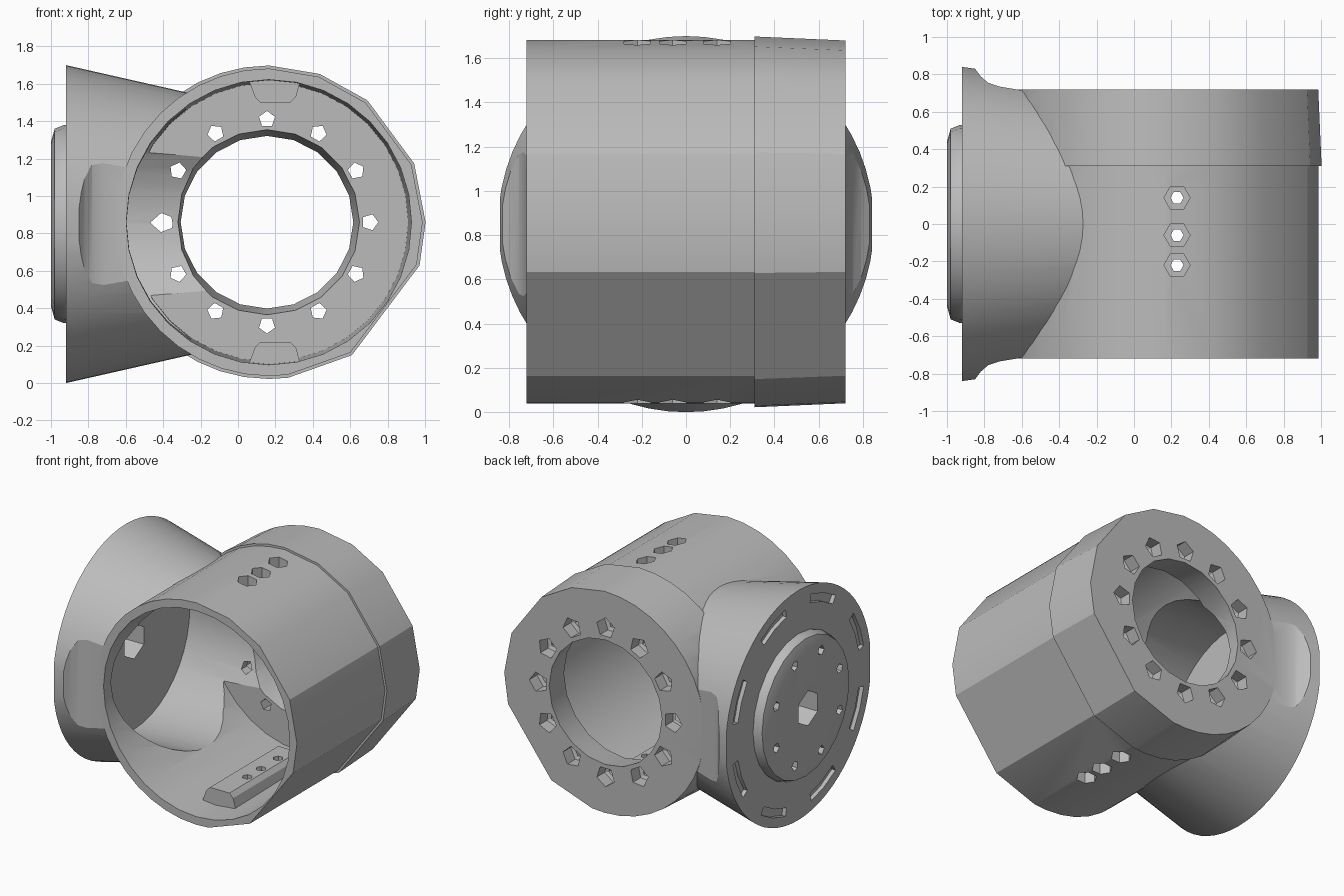
import bpy, bmesh
from math import cos, sin, pi, radians

if "Cube" in bpy.data.objects:
    bpy.data.objects.remove(bpy.data.objects["Cube"])

CX, CZ, CONE_Z = 0.165, 0.86, 0.85

grey = bpy.data.materials.new("matte grey")
grey.use_nodes = True
colour = (0.5, 0.5, 0.5, 1)
grey.diffuse_color = colour
grey.node_tree.nodes["Principled BSDF"].inputs["Base Color"].default_value = colour


def loft(name, rings):
    """Closed solid through a series of equal-length point rings."""
    bm = bmesh.new()
    loops = [[bm.verts.new(p) for p in ring] for ring in rings]
    n = len(loops[0])
    for a, b in zip(loops, loops[1:]):
        for i in range(n):
            bm.faces.new((a[i], a[(i + 1) % n], b[(i + 1) % n], b[i]))
    bm.faces.new(loops[0])
    bm.faces.new(loops[-1])
    bmesh.ops.recalc_face_normals(bm, faces=bm.faces)
    mesh = bpy.data.meshes.new(name)
    bm.to_mesh(mesh)
    bm.free()
    mesh.materials.append(grey)
    obj = bpy.data.objects.new(name, mesh)
    bpy.context.collection.objects.link(obj)
    return obj


def turned(name, axis, a, b, profile, angles):
    """Solid along an axis; profile holds (position, radius) pairs."""
    place = {"X": lambda t, u, v: (t, a + u, b + v),
             "Y": lambda t, u, v: (a + u, t, b + v),
             "Z": lambda t, u, v: (a + u, b + v, t)}[axis]
    return loft(name, [[place(t, r * cos(q), r * sin(q)) for q in angles]
                       for t, r in profile])


def even(n, start=0):
    return [start + 2 * pi * i / n for i in range(n)]


def combine(target, tool, op="DIFFERENCE"):
    mod = target.modifiers.new("join", "BOOLEAN")
    mod.operation, mod.object, mod.solver = op, tool, "EXACT"
    bpy.context.view_layer.objects.active = target
    bpy.ops.object.modifier_apply(modifier=mod.name)
    bpy.data.objects.remove(tool)


# Main barrel: coarse facets on the outer side, finer towards the side branch
coarse = [-83, -58, -16, 0, 22, 51, 71]
barrel_angles = [radians(d) for d in coarse + list(range(90, 271, 9))]
housing = turned("joint_housing", "Y", CX, CZ,
                 [(-0.72, 0.822), (0.5, 0.822)], barrel_angles)
collar = turned("rear_collar", "Y", CX, CZ,
                [(0.31, 0.838), (0.72, 0.82)], barrel_angles)
combine(housing, collar, "UNION")

# Side branch: tapering cone trimmed flat front and back with a flared lip
branch = turned("side_branch", "X", 0, CONE_Z,
                [(-0.92, 0.85), (-0.28, 0.705), (0, 0.64)], even(64))
side = [(-0.93, 0.86), (-0.92, 0.84), (-0.85, 0.83), (-0.82, 0.79),
        (-0.78, 0.755), (-0.72, 0.735), (-0.6, 0.715), (0.1, 0.715)]
outline = side + [(x, -y) for x, y in reversed(side)]
trim = loft("trim", [[(x, y, z) for x, y in outline] for z in (-0.2, 1.9)])
combine(branch, trim, "INTERSECT")
combine(housing, branch, "UNION")

# Raised boss on the branch face
boss = turned("boss", "X", 0, CONE_Z,
              [(-0.89, 0.53), (-0.93, 0.53), (-0.98, 0.51), (-1.0, 0.44)], even(24))
combine(housing, boss, "UNION")

# Hollow barrel, hollow branch and the rear opening
combine(housing, turned("bore", "Y", CX, CZ, [(-0.9, 0.765), (0.5, 0.745)], even(32)))
combine(housing, turned("branch_bore", "X", 0, CONE_Z, [(-0.85, 0.65), (0.1, 0.6)], even(40)))
combine(housing, turned("rear_opening", "Y", CX - 0.01, CZ,
                        [(0.4, 0.51), (0.73, 0.46), (0.9, 0.46)], even(20)))

# Mounting rails inside the barrel, above and below
rail = [(0.05, 1.64), (0.34, 1.64), (0.31, 1.53), (0.28, 1.5), (0.12, 1.5), (0.09, 1.53)]
for flip in (False, True):
    section = [(x, 2 * CZ - z if flip else z) for x, z in rail]
    block = loft("rail", [[(x, y, z) for x, z in section] for y in (-0.5, 0.3)])
    combine(housing, block, "UNION")

# Screw holes through the rails, with wide outer pockets
for y in (0.14, -0.06, -0.22):
    combine(housing, turned("screw_hole", "Z", 0.23, y, [(-0.2, 0.035), (1.9, 0.035)], even(6)))
    for z0, z1 in ((1.6, 1.9), (-0.2, 0.12)):
        combine(housing, turned("pocket", "Z", 0.23, y, [(z0, 0.07), (z1, 0.07)], even(6)))

# Bolt circle in the rear flange, counterbored from behind
for q in even(12, pi / 2):
    x, z = CX - 0.01 + 0.55 * cos(q), CZ + 0.55 * sin(q)
    combine(housing, turned("bolt_hole", "Y", x, z,
                            [(0.45, 0.045), (0.62, 0.045), (0.63, 0.075), (0.9, 0.075)],
                            even(5, q)))

# Branch face: central hexagonal hole, small pits and curved rim slots
combine(housing, turned("hex_hole", "X", 0, CONE_Z, [(-1.2, 0.13), (-0.7, 0.13)], even(6, pi / 6)))
for q in even(8, pi / 8):
    combine(housing, turned("pit", "X", 0.4 * cos(q), CONE_Z + 0.4 * sin(q),
                            [(-1.1, 0.045), (-0.93, 0.03)], even(5, q)))
    arc = [(r, q + s * d) for s, r in ((1, 0.72), (-1, 0.78)) for d in (-0.2, 0, 0.2)]
    slot = [[(x, r * cos(p), CONE_Z + r * sin(p)) for r, p in arc] for x in (-1.0, -0.89)]
    combine(housing, loft("rim_slot", slot))

# Smooth curved walls, crisp edges
bpy.ops.object.select_all(action="DESELECT")
housing.select_set(True)
bpy.context.view_layer.objects.active = housing
bpy.ops.object.shade_smooth_by_angle(angle=radians(25))
